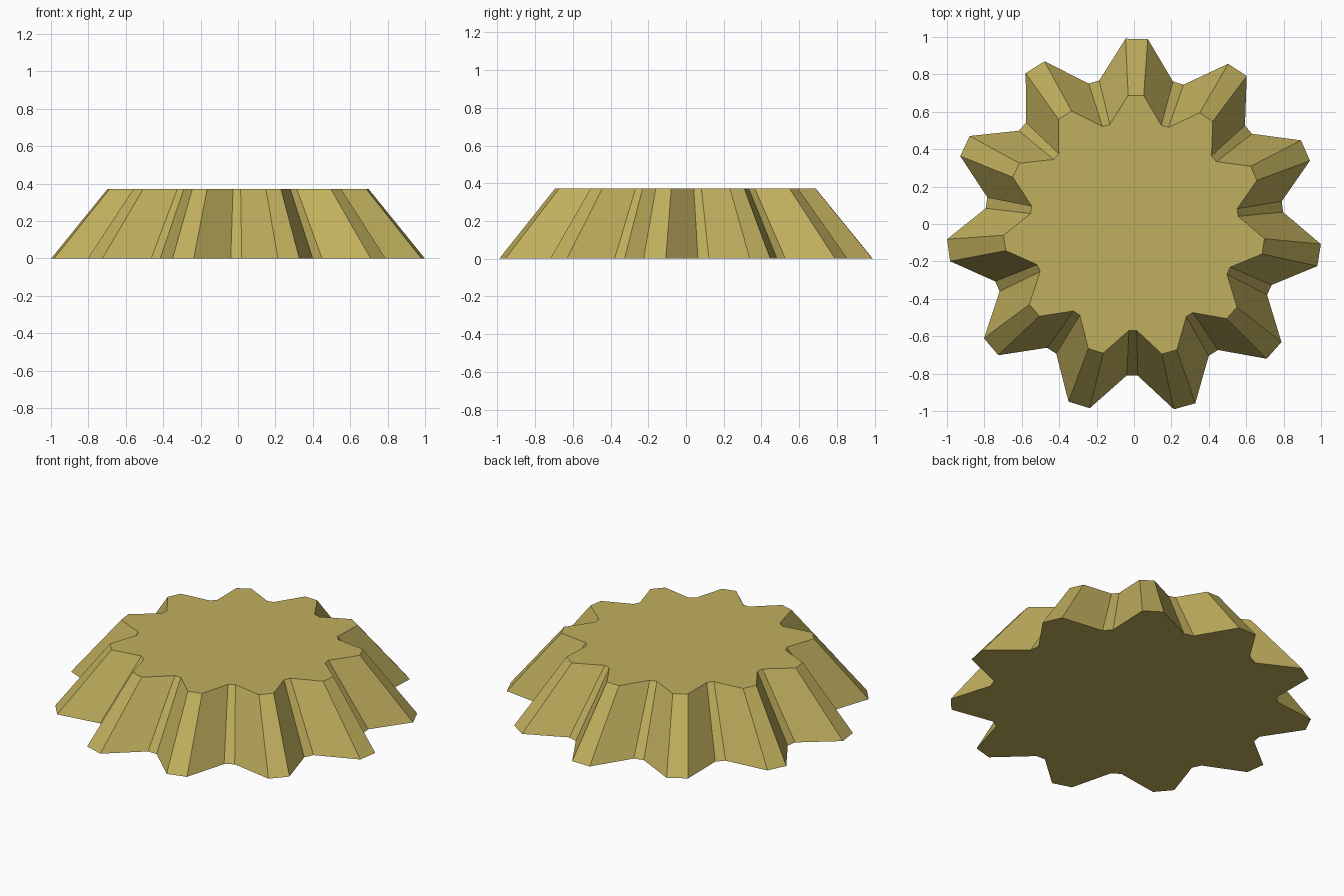
import bpy, bmesh, math

if "Cube" in bpy.data.objects:
    bpy.data.objects.remove(bpy.data.objects["Cube"])

TEETH = 11
TIP_R, ROOT_R = 1.0025, 0.80          # bottom outline radii
TIP_HALF, ROOT_HALF = math.radians(3.4), math.radians(2.1)
PHASE = math.radians(89.25)           # direction of the first tooth
HEIGHT, TAPER = 0.372, 0.698          # top outline is a scaled copy of the bottom

# Gear outline: flat tip, straight flank, narrow flat root, repeated
pitch = math.tau / TEETH
outline = []
for i in range(TEETH):
    a = PHASE + i * pitch
    for r, t in ((TIP_R, a - TIP_HALF), (TIP_R, a + TIP_HALF),
                 (ROOT_R, a + pitch / 2 - ROOT_HALF), (ROOT_R, a + pitch / 2 + ROOT_HALF)):
        outline.append((r * math.cos(t), r * math.sin(t)))

# Centre the odd-toothed outline on its bounds
cx = (max(p[0] for p in outline) + min(p[0] for p in outline)) / 2
cy = (max(p[1] for p in outline) + min(p[1] for p in outline)) / 2

# Bevel gear body: two rings, side walls and flat caps
bm = bmesh.new()
low = [bm.verts.new((x - cx, y - cy, 0)) for x, y in outline]
top = [bm.verts.new((x * TAPER - cx, y * TAPER - cy, HEIGHT)) for x, y in outline]
n = len(outline)
for i in range(n):
    j = (i + 1) % n
    bm.faces.new((low[i], low[j], top[j], top[i]))
bm.faces.new(top)
bm.faces.new(low[::-1])
bm.normal_update()

mesh = bpy.data.meshes.new("bevel_gear")
bm.to_mesh(mesh)
bm.free()
gear = bpy.data.objects.new("bevel_gear", mesh)
bpy.context.collection.objects.link(gear)

# Brass colour
brass = bpy.data.materials.new("brass")
brass.diffuse_color = (0.53, 0.43, 0.11, 1)
brass.use_nodes = True
brass.node_tree.nodes["Principled BSDF"].inputs["Base Color"].default_value = brass.diffuse_color
mesh.materials.append(brass)
